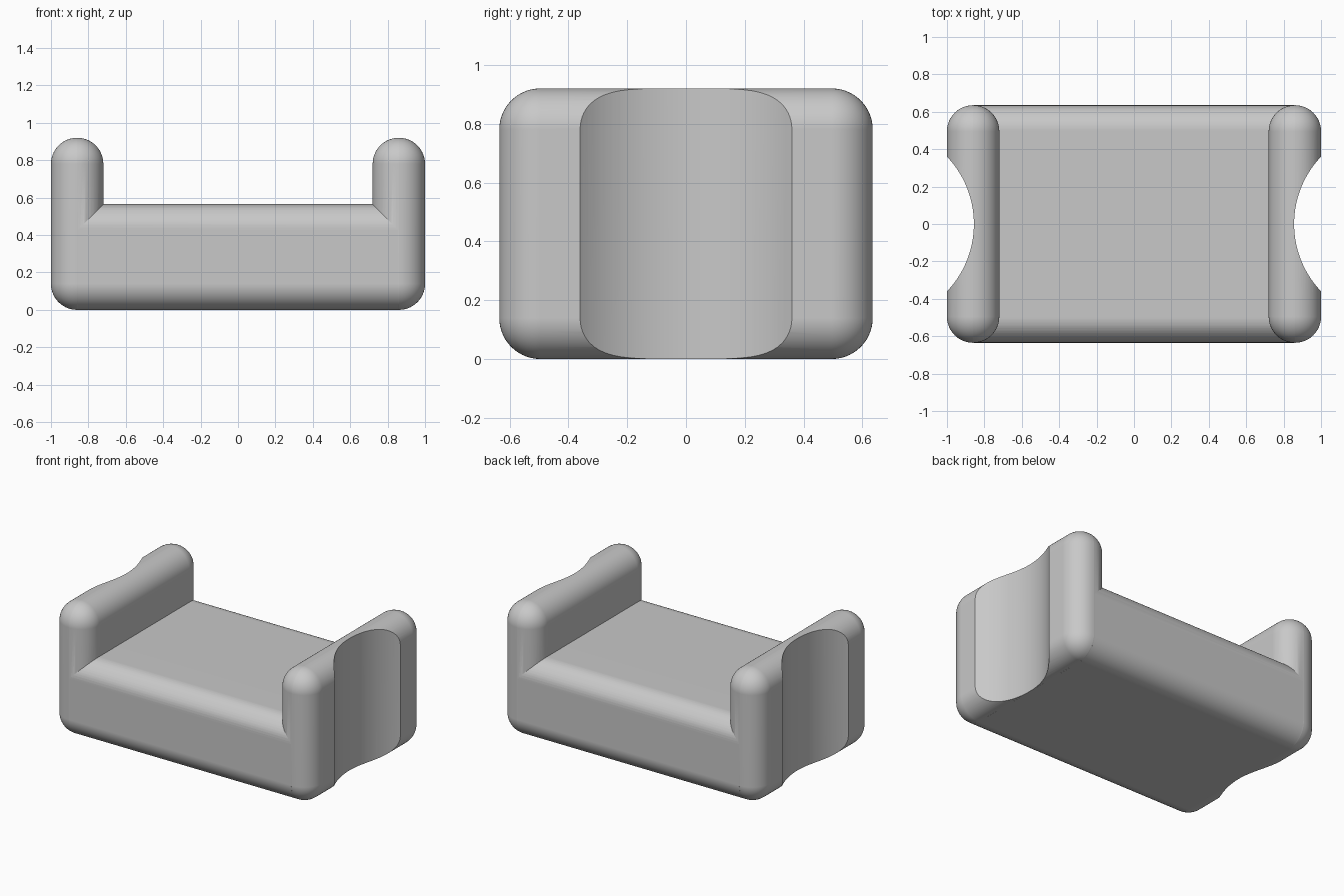
import bpy
import bmesh
import math
from mathutils import Matrix, Vector

cube = bpy.data.objects.get("Cube")
if cube:
    bpy.data.objects.remove(cube, do_unlink=True)

HALF_Y = 0.635
HEIGHT = 0.92
DECK = 0.565
THICK = 0.28
RADIUS = 0.1395
CUT_RADIUS = 0.523
CUT_X = 1.379

grey = bpy.data.materials.new("light grey")
grey.use_nodes = True
grey.diffuse_color = (0.58, 0.58, 0.58, 1)
grey.node_tree.nodes["Principled BSDF"].inputs["Base Color"].default_value = grey.diffuse_color


def add_object(name, bm):
    mesh = bpy.data.meshes.new(name)
    bm.to_mesh(mesh)
    bm.free()
    mesh.materials.append(grey)
    obj = bpy.data.objects.new(name, mesh)
    bpy.context.collection.objects.link(obj)
    return obj


def rounded_box(name, size, centre, only_x_edges=False):
    bm = bmesh.new()
    bmesh.ops.create_cube(bm, size=1, matrix=Matrix.Translation(centre) @ Matrix.Diagonal((*size, 1)))
    edges = [e for e in bm.edges if not only_x_edges
             or abs(e.verts[0].co.x - e.verts[1].co.x) > 0.1]
    bmesh.ops.bevel(bm, geom=edges, offset=RADIUS, segments=14, profile=0.5, affect='EDGES')
    return add_object(name, bm)


def boolean(target, tool, operation):
    mod = target.modifiers.new(operation.title(), 'BOOLEAN')
    mod.object = tool
    mod.operation = operation
    mod.solver = 'EXACT'
    bpy.context.view_layer.objects.active = target
    bpy.ops.object.modifier_apply(modifier=mod.name)
    bpy.data.objects.remove(tool, do_unlink=True)


# Long body with rounded lengthwise edges
body = rounded_box("cradle_body", (1.71, 2 * HALF_Y, DECK), Vector((0, 0, DECK / 2)), True)

for side, name in ((1, "left"), (-1, "right")):
    # Fully rounded end wall
    wall = rounded_box(name + "_end_wall", (THICK, 2 * HALF_Y, HEIGHT),
                       Vector((side * (1 - THICK / 2), 0, HEIGHT / 2)))
    boolean(body, wall, 'UNION')

    # Upright scoop in the outer face
    bm = bmesh.new()
    bmesh.ops.create_cone(bm, cap_ends=True, segments=128, radius1=CUT_RADIUS, radius2=CUT_RADIUS,
                          depth=2, matrix=Matrix.Translation((side * CUT_X, 0, HEIGHT / 2)))
    scoop = add_object(name + "_scoop_cutter", bm)
    scoop.hide_render = True
    boolean(body, scoop, 'DIFFERENCE')

# Smooth fillets with crisp joins
for obj in bpy.context.selected_objects:
    obj.select_set(False)
body.select_set(True)
bpy.context.view_layer.objects.active = body
bpy.ops.object.shade_smooth_by_angle(angle=math.radians(20))
normals = body.modifiers.new("Weighted Normals", 'WEIGHTED_NORMAL')
normals.keep_sharp = True
